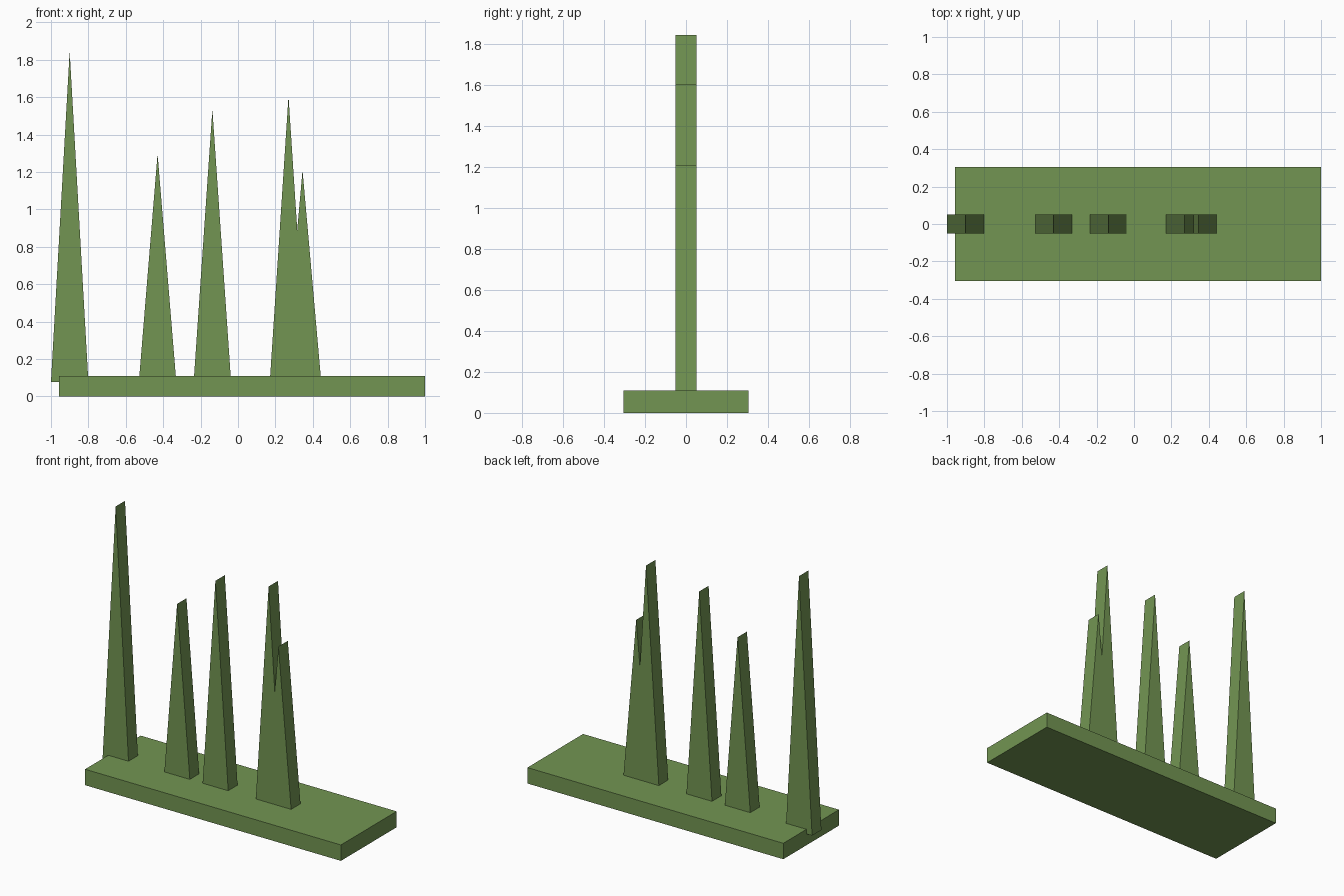
import bpy, bmesh

if "Cube" in bpy.data.objects:
    bpy.data.objects.remove(bpy.data.objects["Cube"])

green = bpy.data.materials.new("grass_green")
green.diffuse_color = (0.17, 0.30, 0.085, 1)
green.use_nodes = True
green.node_tree.nodes["Principled BSDF"].inputs["Base Color"].default_value = green.diffuse_color


def prism(name, profile, y_half):
    """Extrude an x-z outline symmetrically along y."""
    bm = bmesh.new()
    face = bm.faces.new([bm.verts.new((x, -y_half, z)) for x, z in profile])
    ext = bmesh.ops.extrude_face_region(bm, geom=[face])
    verts = [g for g in ext["geom"] if isinstance(g, bmesh.types.BMVert)]
    bmesh.ops.translate(bm, verts=verts, vec=(0, 2 * y_half, 0))
    bmesh.ops.recalc_face_normals(bm, faces=bm.faces)
    mesh = bpy.data.meshes.new(name)
    bm.to_mesh(mesh)
    bm.free()
    mesh.materials.append(green)
    obj = bpy.data.objects.new(name, mesh)
    bpy.context.collection.objects.link(obj)
    return obj


# Ground slab
prism("ground_slab", [(-0.957, 0), (1.0, 0), (1.0, 0.11), (-0.957, 0.11)], 0.304)

# Grass blades: (centre x, tip height), rooted slightly inside the slab
root, half_width = 0.078, 0.1
blades = [(-0.9, 1.845), (-0.43, 1.297), (-0.137, 1.535), (0.27, 1.605), (0.345, 1.21)]
for i, (x, tip) in enumerate(blades, 1):
    prism(f"grass_blade_{i}",
          [(x - half_width, root), (x + half_width, root), (x, tip)], 0.051)
